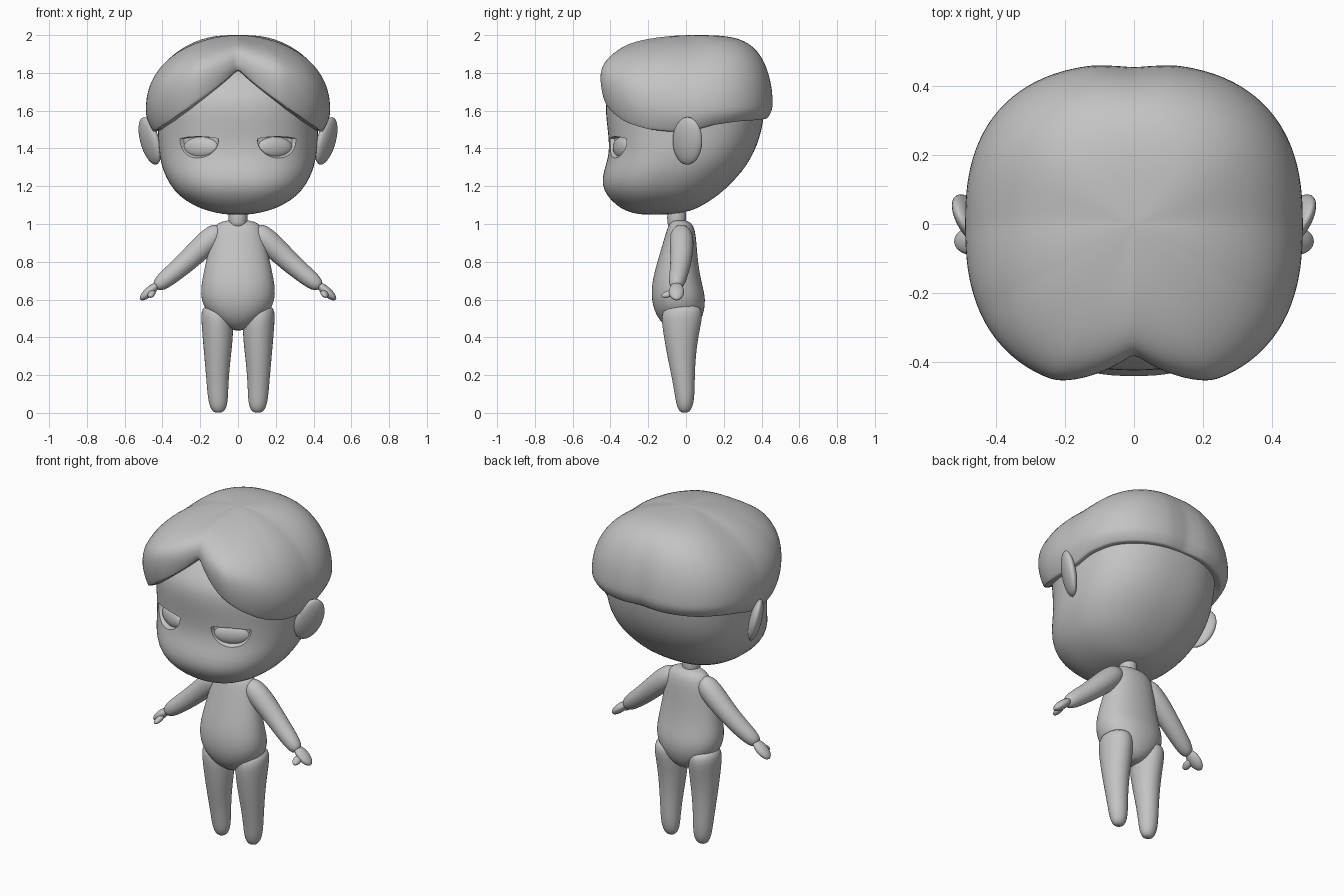
import bpy, bmesh, math
from mathutils import Matrix, Vector, Euler

if "Cube" in bpy.data.objects:
    bpy.data.objects.remove(bpy.data.objects["Cube"])

clay = bpy.data.materials.new("clay_grey")
clay.diffuse_color = (0.55, 0.55, 0.55, 1)
clay.use_nodes = True
clay.node_tree.nodes["Principled BSDF"].inputs["Base Color"].default_value = clay.diffuse_color


def loft(name, rings, subsurf=1, mirror=False):
    """Skin a list of closed rings, closing both ends with a fan."""
    bm = bmesh.new()
    rows = [[bm.verts.new(p) for p in ring] for ring in rings]
    n = len(rows[0])
    for a, b in zip(rows, rows[1:]):
        for i in range(n):
            j = (i + 1) % n
            bm.faces.new((a[i], a[j], b[j], b[i]))
    for row in (rows[0], rows[-1]):
        mid = bm.verts.new(sum((v.co for v in row), Vector()) / n)
        for i in range(n):
            bm.faces.new((row[i], row[(i + 1) % n], mid))
    return finish(name, bm, subsurf, mirror)


def finish(name, bm, subsurf=0, mirror=False):
    bmesh.ops.recalc_face_normals(bm, faces=bm.faces)
    me = bpy.data.meshes.new(name)
    bm.to_mesh(me)
    bm.free()
    me.materials.append(clay)
    ob = bpy.data.objects.new(name, me)
    bpy.context.collection.objects.link(ob)
    if subsurf:
        m = ob.modifiers.new("smooth", 'SUBSURF')
        m.levels = m.render_levels = subsurf
    if mirror:
        ob.modifiers.new("mirror", 'MIRROR').use_mirror_merge = False
    return ob


def bake(ob, angle=40):
    bpy.ops.object.select_all(action='DESELECT')
    ob.select_set(True)
    bpy.context.view_layer.objects.active = ob
    bpy.ops.object.convert(target='MESH')
    bpy.ops.object.shade_smooth_by_angle(angle=math.radians(angle))


def spow(v, e):
    return math.copysign(abs(v) ** e, v)


def body_rings(rows, n=2.0, seg=32):
    """Rows of (z, centre x, half width, front y, back y)."""
    out = []
    for z, cx, w, yf, yb in rows:
        ring = []
        for i in range(seg):
            a = math.tau * i / seg
            ring.append((cx + w * spow(math.cos(a), 2 / n),
                         (yf + yb) / 2 + (yb - yf) / 2 * spow(math.sin(a), 2 / n), z))
        out.append(ring)
    return out


def tube_rings(path, seg=20):
    """Rows of (x, y, z, radius) running in the xz plane."""
    out = []
    for k, (x, y, z, r) in enumerate(path):
        p, q = path[max(k - 1, 0)], path[min(k + 1, len(path) - 1)]
        t = Vector((q[0] - p[0], 0, q[2] - p[2])).normalized()
        side = Vector((t.z, 0, -t.x))
        out.append([Vector((x, y, z)) + r * (math.cos(math.tau * i / seg) * side
                    + math.sin(math.tau * i / seg) * Vector((0, 1, 0))) for i in range(seg)])
    return out


def ellipsoid(name, loc, radii, rot):
    bm = bmesh.new()
    mat = Matrix.LocRotScale(Vector(loc), Euler(rot), Vector(radii))
    bmesh.ops.create_uvsphere(bm, u_segments=32, v_segments=20, radius=1, matrix=mat)
    return finish(name, bm, 0, True)


def interp(table, x):
    for (x0, y0), (x1, y1) in zip(table, table[1:]):
        if x <= x1:
            return y0 + (y1 - y0) * (x - x0) / (x1 - x0)
    return table[-1][1]


# Head
head = loft("head", body_rings([
    (1.05, 0, .07, -.25, -.08), (1.068, 0, .16, -.32, .03), (1.10, 0, .24, -.37, .09),
    (1.15, 0, .315, -.42, .17), (1.21, 0, .362, -.447, .235), (1.28, 0, .397, -.437, .30),
    (1.35, 0, .414, -.412, .345), (1.42, 0, .422, -.407, .378), (1.5, 0, .425, -.415, .402),
    (1.6, 0, .427, -.428, .418), (1.67, 0, .415, -.42, .415), (1.72, 0, .39, -.39, .39),
    (1.79, 0, .34, -.34, .35), (1.86, 0, .23, -.26, .25), (1.9, 0, .08, -.1, .1)],
    n=2.35, seg=48))

# Half-moon eye sockets cut into the face
YAW, EYE = 0.42, Vector((.21, -.37, 0))
spin = Matrix.Rotation(YAW, 3, 'Z')
moon = [(.118 * math.cos(a), -.10 * abs(math.sin(a)) ** .85)
        for a in (math.pi * i / 24 for i in range(25))]
moon += [(-.06, .008), (0, .011), (.06, .008)]
cutter = loft("socket_cutter", [
    [EYE + spin @ Vector((u * s, v, 1.452 + h * s)) for u, h in moon]
    for v, s in ((-.1, 1.4), (.035, .85))], 0, True)
bake(cutter)
cut = head.modifiers.new("sockets", 'BOOLEAN')
cut.object = cutter
cut.operation = 'DIFFERENCE'
cut.solver = 'EXACT'
bake(head, 35)
bpy.data.objects.remove(cutter)

# Eyeballs set back in the sockets
ball = EYE + spin @ Vector((0, .036, 1.405))
parts = [ellipsoid("eyes", ball, (.1, .032, .056), (0, 0, YAW))]

# Hair cap: lower edge and widest height by angle from the front
EDGE = [(0, 1.82), (12, 1.74), (24, 1.66), (35, 1.595), (50, 1.53), (65, 1.495), (80, 1.483),
        (95, 1.49), (108, 1.52), (125, 1.54), (150, 1.55), (180, 1.56)]
WIDE = [(0, 1.89), (24, 1.78), (60, 1.65), (90, 1.6), (180, 1.64)]


def hair_ring(f, drop=0, inner=False):
    """f is the radius share on the crown; drop runs down from widest to the edge."""
    ring = []
    for i in range(96):
        deg = i * 3.75
        d = min(deg, 360 - deg)
        a = math.radians(deg)
        s, c = math.sin(a), math.cos(a)
        hy = .485 if c > 0 else .466
        rad = ((abs(s) / .49) ** 2.5 + (abs(c) / hy) ** 2.5) ** (-1 / 2.5)
        part = max(0, 1 - d / 27) ** 1.2
        rad *= 1 - .225 * part * f ** 3 - .025 * max(0, 1 - (180 - d) / 15) * f ** 3
        wf, wb = max(0, c) ** 2, max(0, -c) ** 2
        p, q = 2 - .7 * wf + 2.5 * wb, 2.15 + .3 * wf - .15 * wb
        zm, zb = interp(WIDE, d), interp(EDGE, d)
        z = zm + (2.0 - zm) * max(0, 1 - f ** p) ** (1 / q) - .04 * part * f ** 3
        rim = .91 + .05 * wf + .02 * wb
        z += (zb - z) * drop
        r = rad * f * (1 + (rim - 1) * drop ** 2)
        if inner:
            r, z = rad * .8, zb + .02
        ring.append((r * s, -r * c, z))
    return ring


parts.append(loft("hair", [hair_ring(f) for f in (.06, .18, .32, .46, .6, .72, .82, .9, .96, .99, 1)]
                  + [hair_ring(1, t) for t in (.35, .7, .93, 1)] + [hair_ring(1, 1, True)]))

# Ears
parts.append(ellipsoid("ears", (.467, .008, 1.44), (.034, .086, .13), (-.2, .22, -.5)))

# Neck and torso
parts.append(loft("neck", body_rings([(z, 0, .05, -.1, 0) for z in (.98, 1.03, 1.1)], seg=24)))
parts.append(loft("torso", body_rings([
    (.437, 0, .03, -.07, .03), (.465, 0, .09, -.12, .065), (.515, 0, .15, -.157, .09),
    (.57, 0, .187, -.177, .102), (.63, 0, .199, -.184, .1), (.7, 0, .192, -.179, .08),
    (.8, 0, .17, -.152, .063), (.9, 0, .147, -.122, .056), (.97, 0, .132, -.102, .048),
    (1.005, 0, .11, -.087, .03), (1.02, 0, .06, -.07, 0)], n=2.15)))

# Legs tapering to rounded feet
parts.append(loft("legs", body_rings([
    (.002, .104, .02, -.025, .01), (.015, .104, .037, -.04, .027), (.05, .105, .05, -.053, .04),
    (.1, .107, .055, -.06, .046), (.2, .109, .061, -.078, .047), (.3, .108, .071, -.1, .052),
    (.4, .107, .081, -.117, .065), (.48, .109, .085, -.13, .083), (.535, .112, .084, -.128, .088),
    (.57, .11, .07, -.1, .07)], seg=24), 1, True))

# Arms
parts.append(loft("arms", tube_rings([
    (.085, -.025, .975, .03), (.105, -.025, .957, .054), (.145, -.024, .92, .066),
    (.22, -.022, .85, .061), (.30, -.03, .775, .054), (.37, -.042, .718, .049),
    (.415, -.05, .682, .041), (.435, -.052, .667, .025)]), 1, True))

# Hands: palm and thumb
parts.append(ellipsoid("palms", (.468, -.05, .643), (.066, .04, .025), (0, .72, 0)))
parts.append(ellipsoid("thumbs", (.458, -.092, .63), (.022, .04, .016), (.35, .5, .25)))

for ob in parts:
    bake(ob, 50)
